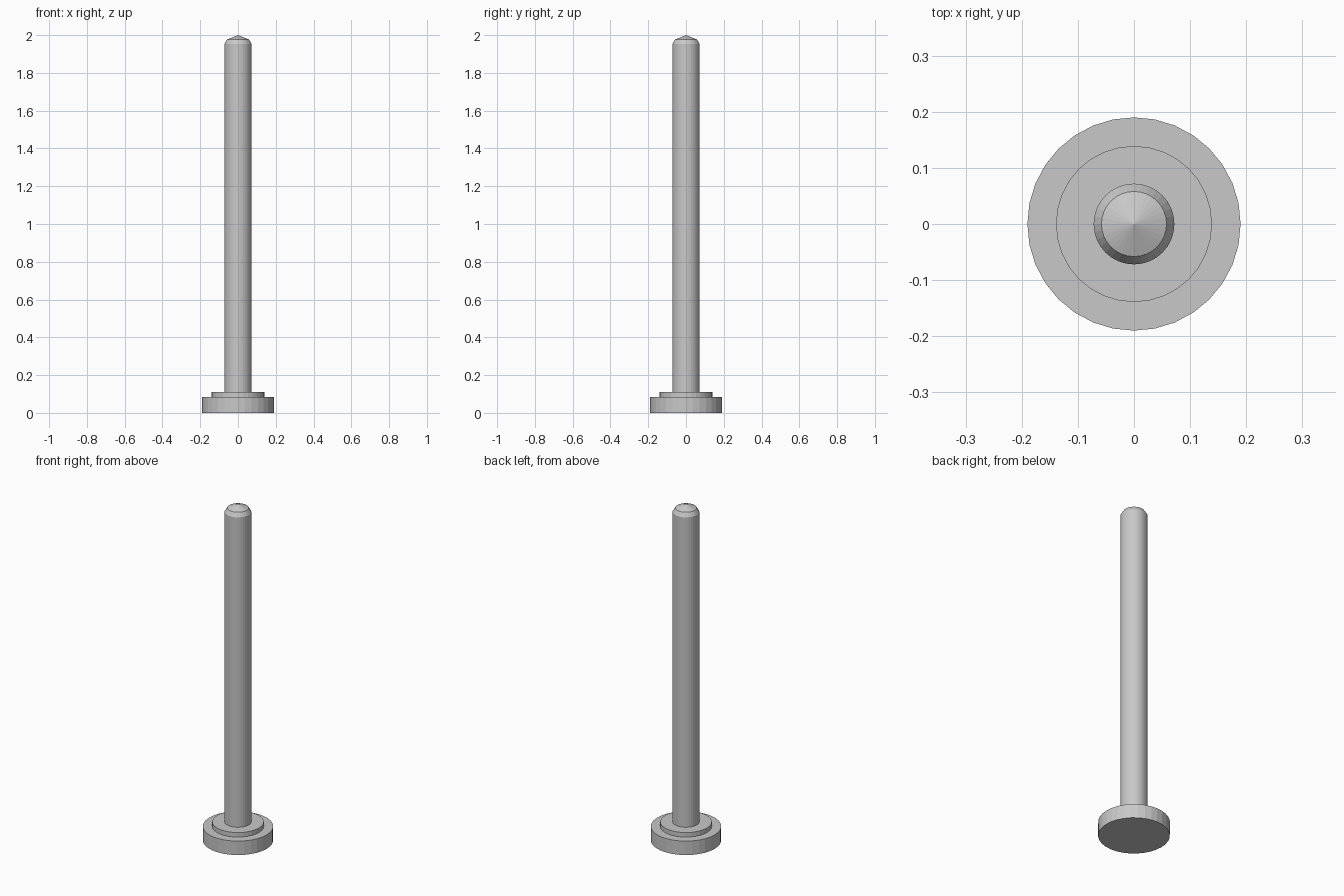
import bpy
import bmesh
from math import cos, sin, tau

SIDES = 32

if "Cube" in bpy.data.objects:
    bpy.data.objects.remove(bpy.data.objects["Cube"], do_unlink=True)

# Single grey metal
metal = bpy.data.materials.new("grey_metal")
metal.use_nodes = True
metal.diffuse_color = (0.58, 0.58, 0.58, 1)
metal.node_tree.nodes["Principled BSDF"].inputs["Base Color"].default_value = metal.diffuse_color


def turned_part(name, profile, tip=None):
    """Revolve (radius, z) points into a closed part, with a flat or pointed top."""
    bm = bmesh.new()
    rings = [[bm.verts.new((r * cos(tau * i / SIDES), r * sin(tau * i / SIDES), z))
              for i in range(SIDES)] for r, z in profile]
    for low, high in zip(rings, rings[1:]):
        for i in range(SIDES):
            j = (i + 1) % SIDES
            bm.faces.new((low[i], low[j], high[j], high[i]))
    bm.faces.new(rings[0][::-1])
    if tip is None:
        bm.faces.new(rings[-1])
    else:
        apex = bm.verts.new((0, 0, tip))
        for i in range(SIDES):
            bm.faces.new((rings[-1][i], rings[-1][(i + 1) % SIDES], apex))
    mesh = bpy.data.meshes.new(name)
    bm.to_mesh(mesh)
    bm.free()
    mesh.materials.append(metal)
    obj = bpy.data.objects.new(name, mesh)
    bpy.context.collection.objects.link(obj)
    return obj


# Wide foot, raised collar, then the pin with a chamfered, pointed end
turned_part("base_disc", [(0.19, 0), (0.19, 0.083)])
turned_part("collar", [(0.139, 0.083), (0.139, 0.11)])
turned_part("pin_shaft", [(0.072, 0.11), (0.072, 1.953), (0.058, 1.977)], tip=2.0)
